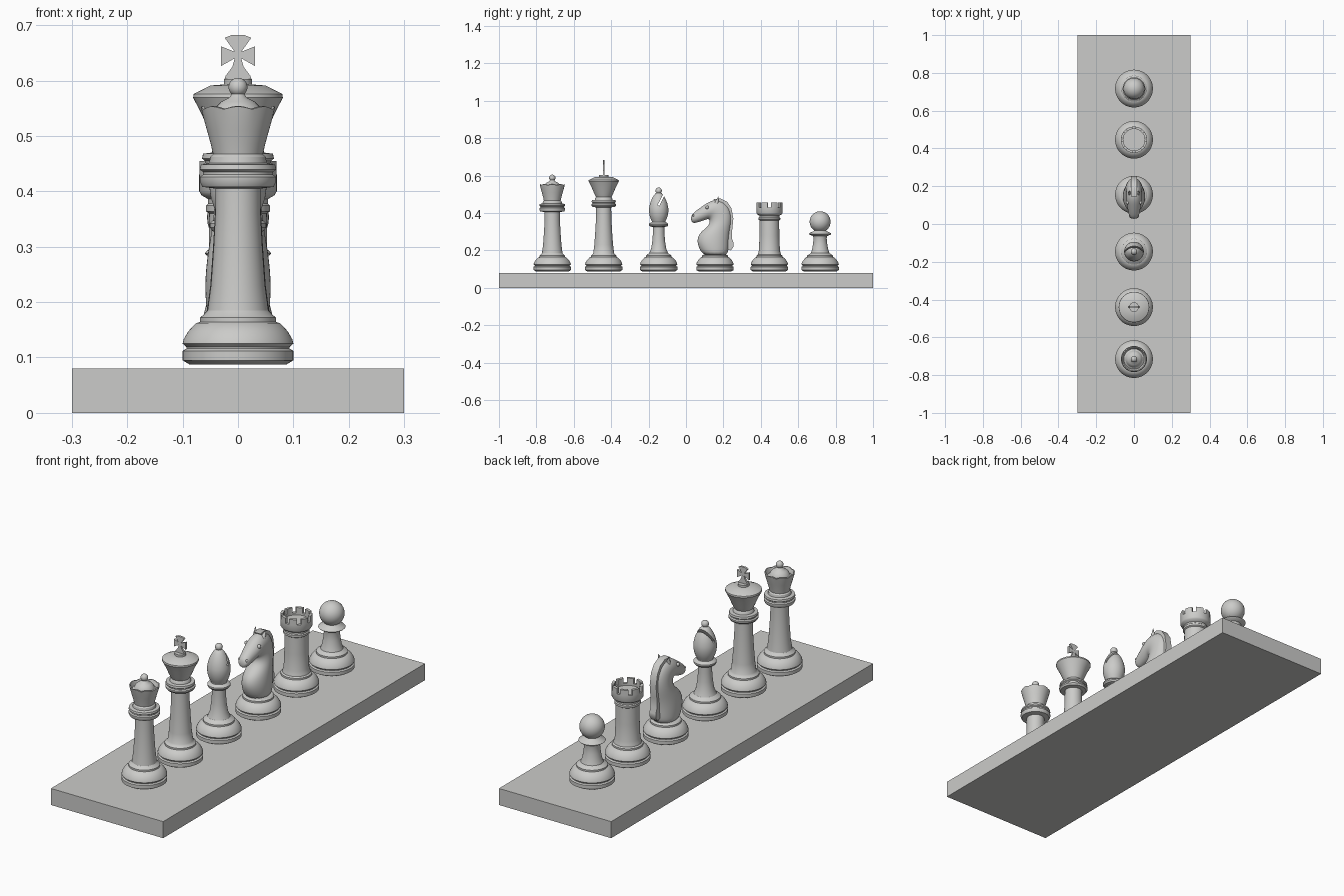
import bpy, bmesh, math
from mathutils import Vector

if "Cube" in bpy.data.objects:
    bpy.data.objects.remove(bpy.data.objects["Cube"])

grey = bpy.data.materials.new("light grey")
grey.diffuse_color = (0.6, 0.6, 0.585, 1)
grey.use_nodes = True
grey.node_tree.nodes["Principled BSDF"].inputs["Base Color"].default_value = grey.diffuse_color


def finish(bm, name, y=0.0, angle=32):
    """Turn a bmesh into a shaded, coloured object at the given row position."""
    bmesh.ops.recalc_face_normals(bm, faces=bm.faces)
    me = bpy.data.meshes.new(name)
    bm.to_mesh(me)
    bm.free()
    ob = bpy.data.objects.new(name, me)
    bpy.context.collection.objects.link(ob)
    ob.location.y = y
    me.materials.append(grey)
    bpy.ops.object.select_all(action='DESELECT')
    ob.select_set(True)
    bpy.context.view_layer.objects.active = ob
    if angle:
        bpy.ops.object.shade_smooth_by_angle(angle=math.radians(angle))
    return ob


def lathe(name, profile, y, n=48, shape=None):
    """Spin an (r, z) profile; shape(r, z, a) may shift the height."""
    bm = bmesh.new()
    rings = []
    for r, z in profile:
        if r == 0:
            rings.append([bm.verts.new((0, 0, z))] * n)
            continue
        ring = []
        for i in range(n):
            a = 2 * math.pi * i / n
            h = shape(r, z, a) if shape else z
            ring.append(bm.verts.new((r * math.cos(a), r * math.sin(a), h)))
        rings.append(ring)
    for A, B in zip(rings, rings[1:]):
        for i in range(n):
            j = (i + 1) % n
            bm.faces.new(list(dict.fromkeys((A[i], A[j], B[j], B[i]))))
    return finish(bm, name, y)


def ball(name, r, x, y, z):
    bm = bmesh.new()
    bmesh.ops.create_uvsphere(bm, u_segments=32, v_segments=16, radius=r)
    ob = finish(bm, name, y)
    ob.location.x, ob.location.z = x, z
    return ob


def plate(name, outline, half, y, to3d):
    """Extrude a 2D outline by +-half along its normal."""
    bm = bmesh.new()
    a = [bm.verts.new(to3d(p, -half)) for p in outline]
    b = [bm.verts.new(to3d(p, half)) for p in outline]
    bm.faces.new(a)
    bm.faces.new(b[::-1])
    for i in range(len(a)):
        j = (i + 1) % len(a)
        bm.faces.new((a[i], a[j], b[j], b[i]))
    return finish(bm, name, y, 40)


# Board
bm = bmesh.new()
bmesh.ops.create_cube(bm, size=1)
bmesh.ops.scale(bm, vec=(0.6, 2, 0.08), verts=bm.verts)
bmesh.ops.translate(bm, vec=(0, 0, 0.04), verts=bm.verts)
finish(bm, "board", 0, 0)

# Foot shared by every piece
BASE = [(0, .087), (.087, .087), (.1, .095), (.1, .112), (.093, .116), (.093, .119),
        (.1, .125), (.098, .133), (.09, .147), (.076, .162), (.069, .164),
        (.069, .172), (.062, .177)]
Y = dict(queen=-.715, king=-.44, bishop=-.146, knight=.155, rook=.446, pawn=.717)

# Queen: scalloped hollow crown with a dome and ball
lathe("queen_body", BASE + [
    (.055, .185), (.049, .23), (.044, .3), (.041, .36), (.041, .405), (.064, .408),
    (.069, .417), (.069, .426), (.063, .43), (.063, .435), (.069, .439), (.067, .448),
    (.052, .451), (.05, .462), (.045, .467), (.049, .485), (.056, .51), (.063, .535),
    (.067, .55), (.062, .551), (.054, .533), (.045, .54), (.041, .551), (.03, .562),
    (.016, .569), (.01, .578), (0, .578)], Y['queen'], 64,
    lambda r, z, a: z + (.005 * abs(math.cos(4 * a)) - .002 if z > .545 and r > .06 else 0))
ball("queen_finial", .017, 0, Y['queen'], .588)

# King: wide crown with a flared cross
lathe("king_body", BASE + [
    (.056, .185), (.05, .23), (.045, .3), (.041, .37), (.04, .43), (.06, .432),
    (.066, .44), (.066, .447), (.06, .451), (.06, .455), (.065, .459), (.063, .468),
    (.047, .47), (.045, .48), (.041, .485), (.051, .505), (.065, .538), (.081, .569),
    (.08, .576), (.05, .591), (.025, .593), (.025, .603), (0, .603)], Y['king'])
half = [(.024, .603), (.022, .609), (.01, .625), (.006, .64), (.031, .626), (.031, .662),
        (.006, .652), (.024, .677), (.012, .682)]
cross = half + [(-x, z) for x, z in half[::-1]]
plate("king_cross", cross, .005, Y['king'], lambda p, d: (p[0], d, p[1]))

# Bishop: egg-shaped head with a slanted slot
lathe("bishop_body", BASE + [
    (.05, .185), (.04, .21), (.034, .25), (.031, .29), (.031, .325), (.046, .328),
    (.051, .335), (.051, .342), (.046, .347), (.036, .352), (.036, .362), (0, .362)],
    Y['bishop'])
head = lathe("bishop_head", [
    (0, .355), (.036, .355), (.043, .37), (.049, .388), (.052, .41), (.051, .428),
    (.046, .452), (.037, .475), (.026, .494), (.015, .507), (0, .512)], Y['bishop'])
bm = bmesh.new()
bmesh.ops.create_cube(bm, size=1)
bmesh.ops.scale(bm, vec=(.2, .01, .12), verts=bm.verts)
cutter = finish(bm, "slot_cutter", Y['bishop'] + .026, 0)
cutter.location.z = .494
cutter.rotation_euler.x = -math.radians(27)
cutter.hide_render = True
bpy.context.view_layer.objects.active = head
mod = head.modifiers.new("slot", 'BOOLEAN')
mod.operation, mod.object, mod.solver = 'DIFFERENCE', cutter, 'EXACT'
bpy.ops.object.modifier_apply(modifier="slot")
bpy.data.objects.remove(cutter)
ball("bishop_finial", .017, 0, Y['bishop'], .519)

# Knight: oval sections lofted from the chest to the muzzle
lathe("knight_foot", BASE + [(0, .18)], Y['knight'])
sections = [  # front y, z, back y, z, half width
    (-.06, .17, .06, .17, .056), (-.085, .205, .075, .195, .06),
    (-.1, .25, .075, .24, .061), (-.085, .295, .08, .295, .055),
    (-.035, .328, .093, .355, .046), (-.028, .357, .088, .42, .042),
    (-.035, .37, .045, .47, .042), (-.062, .358, -.015, .472, .042),
    (-.09, .35, -.06, .442, .034), (-.117, .343, -.108, .408, .027),
    (-.129, .358, -.127, .388, .02)]
bm = bmesh.new()
rings = []
for fy, fz, by, bz, w in sections:
    f, b = Vector((0, fy, fz)), Vector((0, by, bz))
    c, h = (f + b) / 2, (b - f) / 2
    rings.append([bm.verts.new(c + h * math.cos(t) + Vector((w * math.sin(t), 0, 0)))
                  for t in (2 * math.pi * k / 16 for k in range(16))])
for A, B in zip(rings, rings[1:]):
    for i in range(16):
        bm.faces.new((A[i], A[(i + 1) % 16], B[(i + 1) % 16], B[i]))
bm.faces.new(rings[0])
bm.faces.new(rings[-1])
body = finish(bm, "knight_body", Y['knight'], 60)
body.modifiers.new("smooth", 'SUBSURF').levels = 2
body.modifiers["smooth"].render_levels = 2

# Knight's mane, ears and eyes
outer = [(-.01, .474), (.03, .477), (.065, .46), (.088, .425), (.098, .37), (.092, .31),
         (.09, .265), (.1, .24), (.1, .22), (.085, .2)]
inner = [(.06, .21), (.06, .27), (.065, .32), (.07, .37), (.055, .42), (.02, .45)]
plate("knight_mane", outer + inner, .017, Y['knight'], lambda p, d: (d, p[0], p[1]))
for side, s in (("left", -1), ("right", 1)):
    bm = bmesh.new()
    bmesh.ops.create_cone(bm, segments=12, radius1=.013, radius2=.001, depth=.045,
                          cap_ends=True)
    ear = finish(bm, side + "_ear", Y['knight'] + .012)
    ear.location.x, ear.location.z = s * .024, .466
    ear.rotation_euler = (-.3, s * .2, 0)
    ball(side + "_eye", .009, s * .034, Y['knight'] - .042, .43)
    ball(side + "_nostril", .006, s * .02, Y['knight'] - .116, .385)

# Rook: tower with a notched parapet
lathe("rook_body", BASE + [
    (.06, .185), (.056, .2), (.053, .28), (.052, .36), (.058, .364), (.058, .374),
    (.054, .378), (.054, .386), (.066, .393), (.07, .4), (.07, .43), (.057, .43),
    (.057, .42), (0, .42)], Y['rook'])
for k in range(8):
    arc = [math.radians(45 * k + 22.5 + d) for d in (-15, -7.5, 0, 7.5, 15)]
    ring = [(.07 * math.cos(a), .07 * math.sin(a)) for a in arc]
    ring += [(.057 * math.cos(a), .057 * math.sin(a)) for a in arc[::-1]]
    plate("rook_merlon_%d" % (k + 1), ring, .014, Y['rook'],
          lambda p, d: (p[0], p[1], .441 + d))

# Pawn: flared collar and round head
lathe("pawn_body", BASE + [
    (.05, .185), (.043, .205), (.038, .235), (.035, .265), (.038, .277), (.056, .284),
    (.06, .288), (.056, .293), (.036, .302), (.03, .31), (0, .31)], Y['pawn'])
ball("pawn_head", .056, 0, Y['pawn'], .353)
